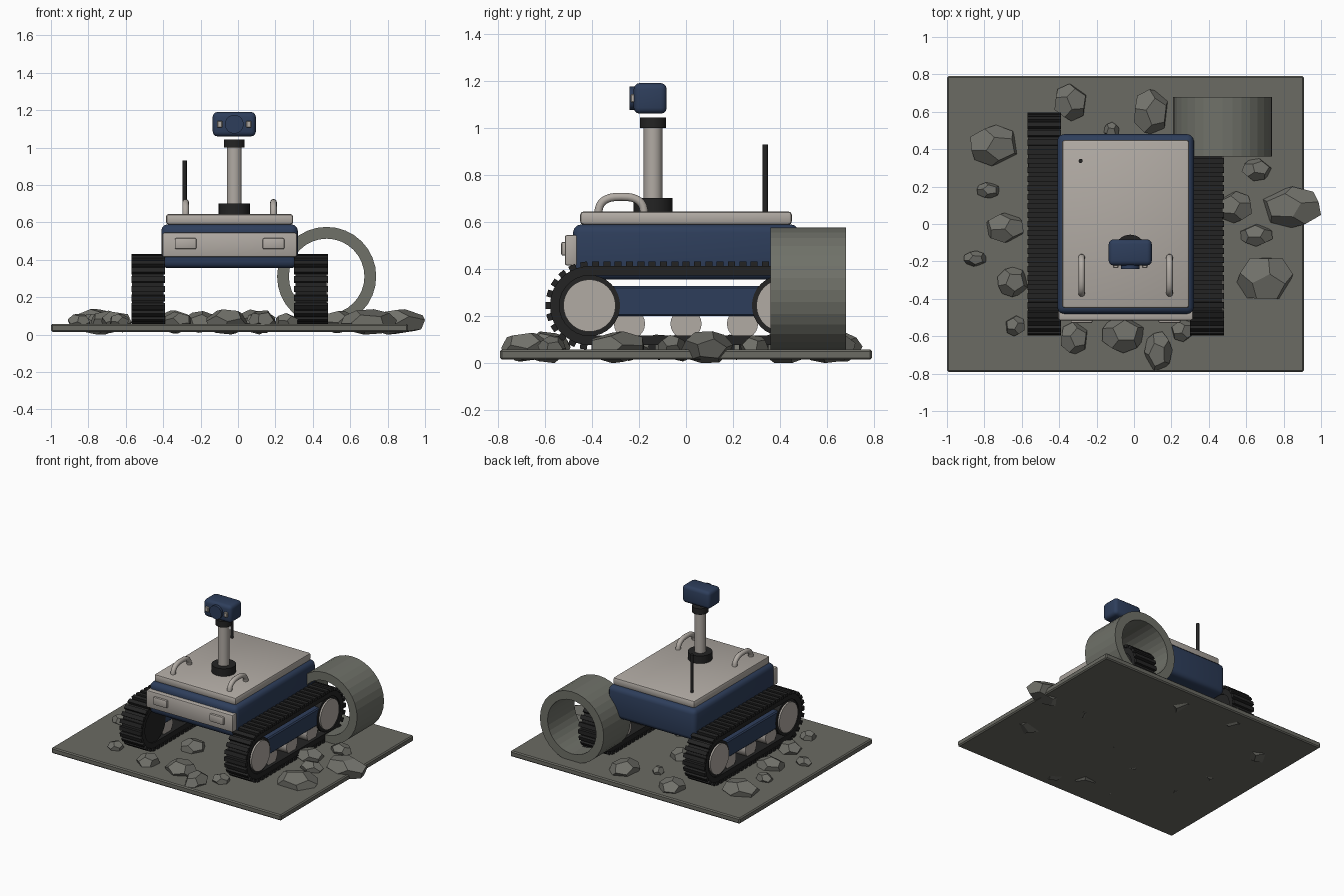
import bpy, bmesh, math, random
from mathutils import Vector, Matrix, Euler

if "Cube" in bpy.data.objects:
    bpy.data.objects.remove(bpy.data.objects["Cube"])

random.seed(4)
CX = -0.045                      # rover centre line


def material(name, rgb):
    m = bpy.data.materials.new(name)
    m.diffuse_color = (*rgb, 1)
    m.use_nodes = True
    m.node_tree.nodes["Principled BSDF"].inputs["Base Color"].default_value = m.diffuse_color
    return m


GROUND = material("ground grey", (0.145, 0.145, 0.125))
STONE = material("stone grey", (0.165, 0.165, 0.145))
PIPE = material("concrete grey", (0.16, 0.165, 0.14))
LIGHT = material("warm off white", (0.44, 0.405, 0.37))
NAVY = material("navy blue", (0.027, 0.048, 0.105))
BLACK = material("rubber black", (0.017, 0.017, 0.017))


def finish(name, bm, mat, smooth=False):
    bmesh.ops.recalc_face_normals(bm, faces=bm.faces)
    me = bpy.data.meshes.new(name)
    bm.to_mesh(me)
    bm.free()
    me.materials.append(mat)
    ob = bpy.data.objects.new(name, me)
    bpy.context.collection.objects.link(ob)
    if smooth:
        bpy.context.view_layer.objects.active = ob
        ob.select_set(True)
        bpy.ops.object.shade_smooth_by_angle(angle=math.radians(35))
        ob.select_set(False)
    return ob


def box(name, x, y, z, mat, bevel=0.0, segments=2):
    """Box from (min, max) pairs, with optional rounded edges."""
    bm = bmesh.new()
    bmesh.ops.create_cube(bm, size=1)
    for v in bm.verts:
        v.co = Vector(((a + b) / 2 + c * (b - a) for (a, b), c in zip((x, y, z), v.co)))
    if bevel:
        bmesh.ops.bevel(bm, geom=bm.edges[:], offset=bevel, segments=segments,
                        profile=0.5, affect='EDGES')
    return finish(name, bm, mat, bool(bevel))


def cylinder(name, centre, radius, depth, axis, mat, sides=32):
    bm = bmesh.new()
    rot = {'X': Matrix.Rotation(math.pi / 2, 4, 'Y'),
           'Y': Matrix.Rotation(math.pi / 2, 4, 'X'),
           'Z': Matrix.Identity(4)}[axis]
    bmesh.ops.create_cone(bm, cap_ends=True, segments=sides, radius1=radius, radius2=radius,
                          depth=depth, matrix=Matrix.Translation(centre) @ rot)
    return finish(name, bm, mat, True)


def band(name, outer, inner, axis_range, axis, mat, smooth=False):
    """Hollow closed band from two matching loops, extruded along an axis."""
    bm = bmesh.new()

    def ring(loop, w):
        return [bm.verts.new((w, p, z) if axis == 'X' else (p, w, z)) for p, z in loop]
    a, b = axis_range
    rings = [ring(outer, a), ring(outer, b), ring(inner, b), ring(inner, a)]
    n = len(outer)
    for r, s in zip(rings, rings[1:] + rings[:1]):
        for i in range(n):
            j = (i + 1) % n
            bm.faces.new((r[i], r[j], s[j], s[i]))
    return finish(name, bm, mat, smooth)


# Ground slab
box("ground_slab", (-1.0, 0.91), (-0.79, 0.79), (0.015, 0.058), GROUND, 0.008, 1)

# Hull, lid and front panel
box("hull", (CX - 0.365, CX + 0.365), (-0.48, 0.48), (0.355, 0.59), NAVY, 0.035, 3)
box("lid", (CX - 0.34, CX + 0.34), (-0.45, 0.45), (0.588, 0.645), LIGHT, 0.015, 2)
box("front_panel", (CX - 0.36, CX + 0.36), (-0.515, -0.46), (0.415, 0.545), LIGHT, 0.01, 2)

# Track loop geometry
WY, WZ, BELT, TREAD = 0.41, 0.245, 0.168, 0.184


def stadium(r, steps=14):
    pts = []
    for side in (1, -1):
        for i in range(steps + 1):
            a = -math.pi / 2 + math.pi * i / steps
            pts.append((side * (WY + r * math.cos(a)), WZ + side * r * math.sin(a)))
    return pts


def along(s, r):
    """Point and outward angle at distance s around the loop."""
    straight, arc = 2 * WY, math.pi * r
    half = straight + arc
    flip = s >= half
    s -= half if flip else 0
    if s < straight:
        y, z, a = -WY + s, -r, -math.pi / 2
    else:
        a = -math.pi / 2 + (s - straight) / r
        y, z = WY + r * math.cos(a), r * math.sin(a)
    return (-y, WZ - z, a + math.pi) if flip else (y, WZ + z, a)


# Running gear on each side, with handles and headlamps
for side, label in ((-1, "left"), (1, "right")):
    mid = CX + side * 0.435
    band(label + "_track_belt", stadium(BELT), stadium(0.128),
         (mid - 0.083, mid + 0.083), 'X', BLACK)
    bm = bmesh.new()
    count = 56
    length = 4 * WY + 2 * math.pi * BELT
    for i in range(count):
        y, z, a = along((i + 0.5) * length / count, BELT)
        r = (TREAD - BELT) / 2
        pos = Vector((mid, y + r * math.cos(a), z + r * math.sin(a)))
        m = Matrix.Translation(pos) @ Matrix.Rotation(a, 4, 'X')
        m = m @ Matrix.Diagonal((0.18, TREAD - BELT + 0.006, 0.03, 1))
        bmesh.ops.create_cube(bm, size=1, matrix=m)
    finish(label + "_track_treads", bm, BLACK)
    for y, end in ((-WY, "front"), (WY, "rear")):
        cylinder(f"{label}_{end}_wheel", (mid, y, WZ), 0.13, 0.15, 'X', BLACK)
        cylinder(f"{label}_{end}_hub", (mid + side * 0.06, y, WZ), 0.111, 0.055, 'X', LIGHT)
    for i, y in enumerate((-0.24, 0, 0.24)):
        cylinder(f"{label}_roller_{i + 1}", (mid, y, 0.168), 0.066, 0.12, 'X', LIGHT, 24)
    box(label + "_side_beam", (mid - 0.07, mid + 0.07), (-0.34, 0.34), (0.2, 0.328), NAVY,
        0.008, 1)
    # Headlamp
    lx = CX + side * 0.235
    box(label + "_headlamp", (lx - 0.058, lx + 0.058), (-0.53, -0.5), (0.457, 0.516), LIGHT,
        0.008, 2)
    # Lid handle
    cu = bpy.data.curves.new(label + "_handle", 'CURVE')
    cu.dimensions = '3D'
    cu.bevel_depth, cu.bevel_resolution, cu.use_fill_caps = 0.018, 3, True
    sp = cu.splines.new('POLY')
    path = [(-0.275 - 0.097 * math.copysign(abs(math.cos(t)) ** 0.75, math.cos(t)),
             0.632 + 0.075 * math.sin(t) ** 0.75)
            for t in (max(0, math.pi * i / 16 - 1e-6) for i in range(17))]
    sp.points.add(len(path) - 1)
    for p, (y, z) in zip(sp.points, path):
        p.co = (lx, y, z, 1)
    cu.materials.append(LIGHT)
    bpy.context.collection.objects.link(bpy.data.objects.new(label + "_handle", cu))

# Mast, camera head and antenna
MX, MY = -0.02, -0.14
cylinder("mast_base", (MX, MY, 0.672), 0.083, 0.06, 'Z', BLACK)
cylinder("mast", (MX, MY, 0.84), 0.04, 0.34, 'Z', LIGHT, 24)
cylinder("mast_collar", (MX, MY, 1.022), 0.056, 0.045, 'Z', BLACK)
box("camera_head", (MX - 0.115, MX + 0.115), (-0.222, -0.082), (1.06, 1.19), NAVY, 0.025, 3)
cylinder("camera_lens", (MX, -0.225, 1.125), 0.05, 0.03, 'Y', NAVY)
for s, label in ((-1, "left"), (1, "right")):
    ex = MX + s * 0.078
    box(label + "_camera_lamp", (ex - 0.014, ex + 0.014), (-0.236, -0.21), (1.107, 1.143),
        LIGHT, 0.004, 1)
cylinder("antenna", (-0.285, 0.337, 0.785), 0.011, 0.29, 'Z', BLACK, 12)


# Concrete pipe section
def circle(r, n=32):
    return [(0.474 + r * math.cos(2 * math.pi * i / n), 0.311 + r * math.sin(2 * math.pi * i / n))
            for i in range(n)]


band("concrete_pipe", circle(0.265), circle(0.202), (0.36, 0.68), 'Y', PIPE)


# Faceted rocks: dodecahedra squashed to size
def rock(name, x, y, rx, ry):
    src = bmesh.new()
    bmesh.ops.create_icosphere(src, subdivisions=1, radius=1)
    rot = Euler([random.uniform(0, 6.28) for _ in range(3)]).to_matrix()
    pts = [rot @ f.calc_center_median() for f in src.faces]
    src.free()
    rz = 0.02 + 0.45 * (rx + ry) / 2
    size = [max(abs(p[k]) for p in pts) for k in range(3)]
    bm = bmesh.new()
    for p in pts:
        bm.verts.new((x + p.x / size[0] * rx, y + p.y / size[1] * ry,
                      0.068 + p.z / size[2] * min(rz, 0.068)))
    bmesh.ops.convex_hull(bm, input=bm.verts[:])
    bmesh.ops.dissolve_limit(bm, angle_limit=0.03, verts=bm.verts[:], edges=bm.edges[:])
    finish(name, bm, STONE)


ROCKS = [(-.34, .65, .085, .1), (-.75, .42, .125, .11), (-.78, .18, .06, .042),
         (-.69, -.02, .1, .08), (-.85, -.185, .06, .042), (-.65, -.31, .08, .08),
         (-.635, -.545, .05, .055), (-.32, -.61, .07, .085), (-.06, -.59, .11, .1),
         (.13, -.68, .075, .105), (.26, -.57, .06, .06), (.7, -.29, .15, .11),
         (.655, -.06, .085, .06), (.845, .09, .155, .11), (.655, .29, .08, .06),
         (.54, .09, .09, .085), (.09, .6, .09, .12), (-.12, .5, .04, .045),
         (-.2, -.25, .09, .08), (.12, -.12, .08, .07), (-.1, .2, .07, .08)]
for i, r in enumerate(ROCKS):
    rock(f"rock_{i + 1}", *r)
